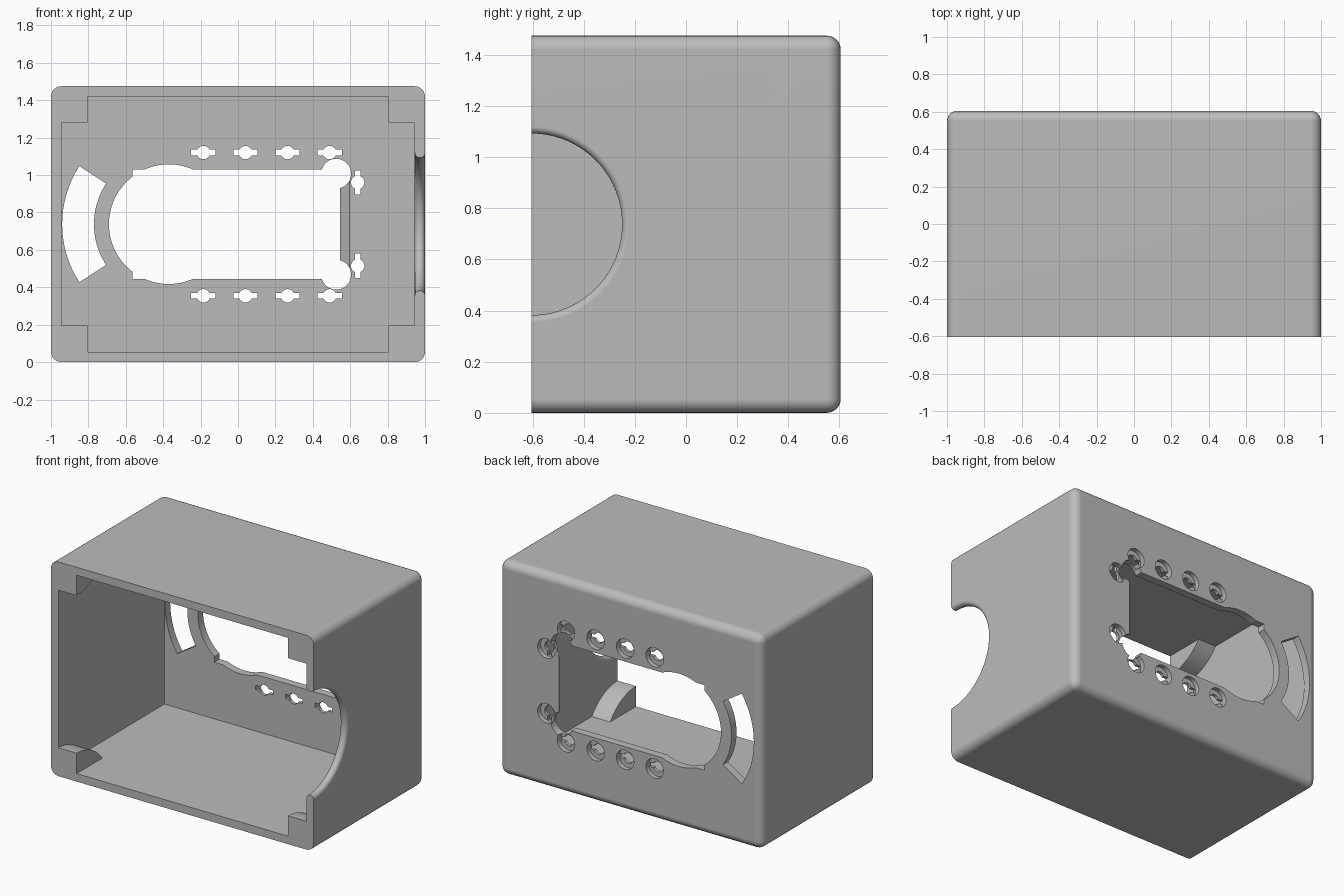
import bpy, bmesh, math

if "Cube" in bpy.data.objects:
    bpy.data.objects.remove(bpy.data.objects["Cube"], do_unlink=True)

W, D, H, R, T = 1.0, 0.605, 1.475, 0.055, 0.055   # half width, half depth, height, edge radius, wall
MID = H / 2

grey = bpy.data.materials.new("light grey plastic")
grey.use_nodes = True
grey.diffuse_color = (0.5, 0.5, 0.5, 1)
grey.node_tree.nodes["Principled BSDF"].inputs["Base Color"].default_value = (0.5, 0.5, 0.5, 1)


def finish(name, bm):
    bmesh.ops.recalc_face_normals(bm, faces=bm.faces)
    mesh = bpy.data.meshes.new(name)
    bm.to_mesh(mesh)
    bm.free()
    mesh.materials.append(grey)
    obj = bpy.data.objects.new(name, mesh)
    bpy.context.collection.objects.link(obj)
    return obj


def prism(name, pts, axis, lo, hi):
    """Extrude a 2D outline along the given axis."""
    place = {"x": lambda a, b, t: (t, a, b),
             "y": lambda a, b, t: (a, t, b),
             "z": lambda a, b, t: (a, b, t)}[axis]
    bm = bmesh.new()
    low = [bm.verts.new(place(a, b, lo)) for a, b in pts]
    high = [bm.verts.new(place(a, b, hi)) for a, b in pts]
    bm.faces.new(low)
    bm.faces.new(high)
    n = len(pts)
    for i in range(n):
        j = (i + 1) % n
        bm.faces.new((low[i], low[j], high[j], high[i]))
    return finish(name, bm)


def arc(cx, cz, r, a0, a1, n):
    return [(cx + r * math.cos(math.radians(a0 + (a1 - a0) * i / n)),
             cz + r * math.sin(math.radians(a0 + (a1 - a0) * i / n))) for i in range(n + 1)]


def circle(cx, cz, r, n=32):
    return arc(cx, cz, r, 0, 360, n)[:-1]


def rect(x0, x1, z0, z1):
    return [(x0, z0), (x1, z0), (x1, z1), (x0, z1)]


cutters = []


def cut(pts, lo=0.4, hi=0.7, axis="y"):
    cutters.append(prism("cutter", pts, axis, lo, hi))


# Outer case: a box rounded everywhere but around the open front
case = prism("case", rect(-W, W, 0, H), "y", -D, D)
bm = bmesh.new()
bm.from_mesh(case.data)
edges = [e for e in bm.edges if max(v.co.y for v in e.verts) > 0]
bmesh.ops.bevel(bm, geom=edges, offset=R, segments=6, profile=0.5, affect="EDGES")
bm.to_mesh(case.data)
bm.free()

# Inner cavity
cut(rect(-W + T, W - T, T, H - T), -0.8, D - T)

# Main window: round end, straight body, two relief corners, sloped end
CX = -0.37
cut(circle(CX, MID, 0.32, 64))
cut(rect(-0.565, 0.545, MID - 0.293, MID + 0.293))
for s in (-1, 1):
    cut(circle(0.525, MID + s * 0.27, 0.08))
cut([(0.5, 0.6), (0.545, 0.6), (0.6, 0.545), (0.6, 0.5), (0.5, 0.5)],
    MID - 0.265, MID + 0.265, "z")

# Curved slot beside the round end
cut(arc(CX, MID, 0.57, 147, 213, 24) + arc(CX, MID, 0.4, 213, 147, 24))

# Keyed screw holes, counterbored from the back
holes = [(x, MID + s * 0.383, False) for s in (-1, 1) for x in (-0.185, 0.04, 0.265, 0.49)]
holes += [(0.64, MID + s * 0.223, True) for s in (-1, 1)]
for x, z, upright in holes:
    a, b = (0.015, 0.065) if upright else (0.065, 0.015)
    cut(circle(x, z, 0.036, 24))
    cut(rect(x - a, x + a, z - b, z + b))
    cut(circle(x, z, 0.067, 24), D - 0.033)

# Round side notch with a half-round lip
half = T / 2
lip = [(W - half - half * math.cos(math.pi * i / 10),
        0.3825 - half * math.sin(math.pi * i / 10)) for i in range(11)]
profile = [(0.9, 0), (0.9, 0.3825)] + lip + [(1.1, 0.3825), (1.1, 0)]
bm = bmesh.new()
verts = [bm.verts.new((x, -D, MID + r)) for x, r in profile]
chain = [bm.edges.new(pair) for pair in zip(verts, verts[1:])]
bmesh.ops.spin(bm, geom=verts + chain, cent=(0, -D, MID), axis=(1, 0, 0),
               angle=math.tau, steps=96, use_duplicate=False)
bmesh.ops.remove_doubles(bm, verts=bm.verts, dist=1e-4)
cutters.append(finish("notch_cutter", bm))

# Apply all cuts
for c in cutters:
    c.hide_render = True
    mod = case.modifiers.new("cut", "BOOLEAN")
    mod.operation = "DIFFERENCE"
    mod.solver = "EXACT"
    mod.object = c
deps = bpy.context.evaluated_depsgraph_get()
result = bpy.data.meshes.new_from_object(case.evaluated_get(deps))
case.modifiers.clear()
case.data = result
for c in cutters:
    bpy.data.objects.remove(c, do_unlink=True)

# Corner lugs inside the open front, curving back into the floor and roof
parts = [case]
LH, LD = 0.14, 0.28
LR = (LH * LH + LD * LD) / (2 * LH)
curve = [(LD * i / 12, LH - LR + math.sqrt(LR ** 2 - (LD * i / 12) ** 2)) for i in range(13)]
for sx, side in ((-1, "right"), (1, "left")):
    for top, level in ((False, "lower"), (True, "upper")):
        pts = [(-D + t, H - T - h if top else T + h) for t, h in [(0, 0)] + curve]
        xs = sorted((sx * (W - T), sx * 0.805))
        parts.append(prism(f"{level}_{side}_lug", pts, "x", *xs))

# Shading: smooth rounds, flat panels
for obj in parts:
    bpy.ops.object.select_all(action="DESELECT")
    obj.select_set(True)
    bpy.context.view_layer.objects.active = obj
    bpy.ops.object.shade_smooth_by_angle(angle=math.radians(30))
    wn = obj.modifiers.new("panel normals", "WEIGHTED_NORMAL")
    wn.keep_sharp = True
